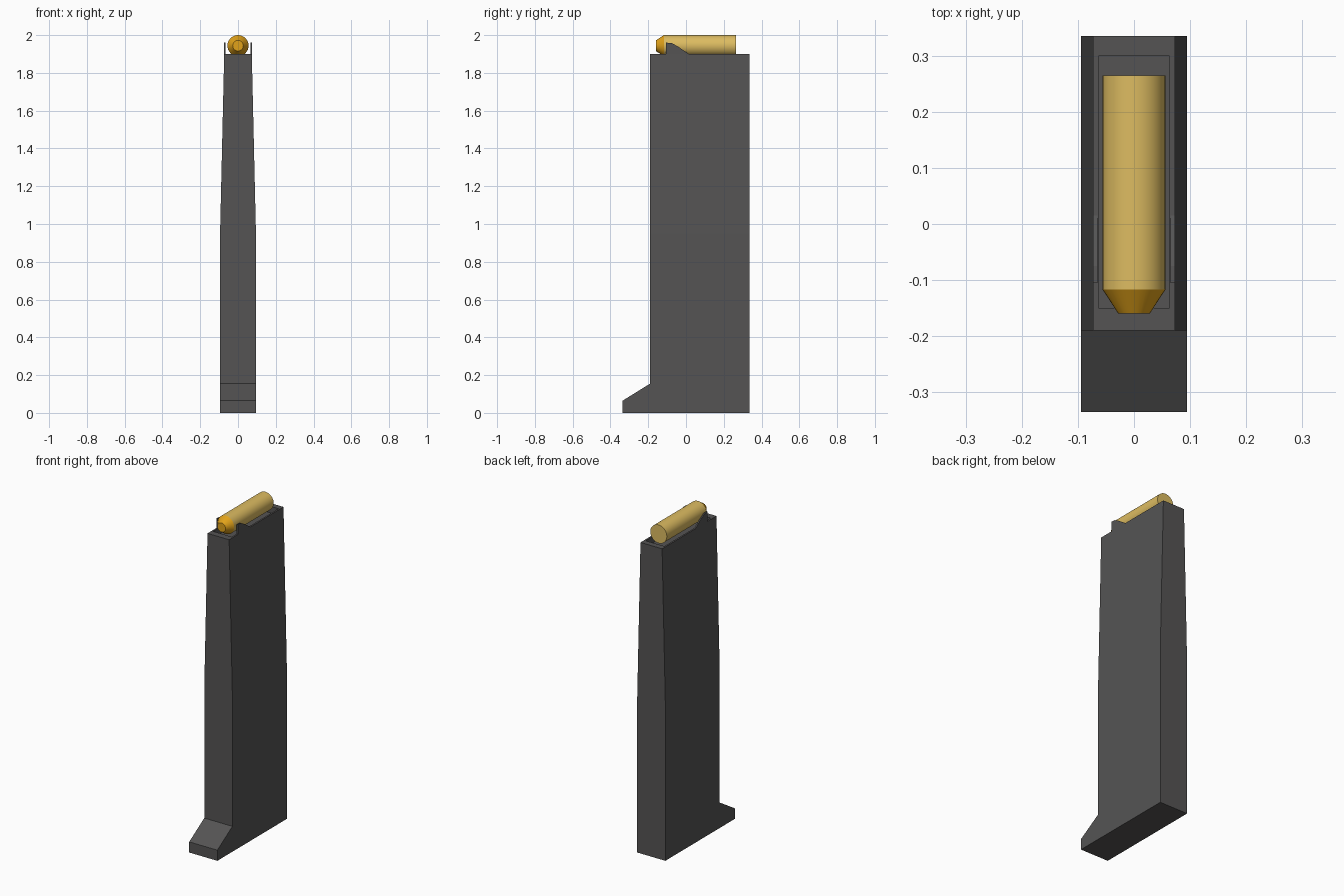
import bpy, bmesh, math
from mathutils import Vector

if "Cube" in bpy.data.objects:
    bpy.data.objects.remove(bpy.data.objects["Cube"])


def material(name, color):
    m = bpy.data.materials.new(name)
    m.diffuse_color = (*color, 1)
    m.use_nodes = True
    m.node_tree.nodes["Principled BSDF"].inputs["Base Color"].default_value = m.diffuse_color
    return m


def finish(name, bm, mat):
    bmesh.ops.recalc_face_normals(bm, faces=bm.faces)
    me = bpy.data.meshes.new(name)
    bm.to_mesh(me)
    bm.free()
    me.materials.append(mat)
    ob = bpy.data.objects.new(name, me)
    bpy.context.collection.objects.link(ob)
    return ob


def side_prism(profile, x0, x1):
    """Extrude a (y, z) outline from x0 to x1."""
    bm = bmesh.new()
    face = bm.faces.new([bm.verts.new((x0, y, z)) for y, z in profile])
    ext = bmesh.ops.extrude_face_region(bm, geom=[face])
    verts = [v for v in ext["geom"] if isinstance(v, bmesh.types.BMVert)]
    bmesh.ops.translate(bm, verts=verts, vec=(x1 - x0, 0, 0))
    return bm


def cap(bm):
    bm.normal_update()
    return max(bm.faces, key=lambda f: f.calc_center_median().z + abs(f.normal.z))


def raise_cap(bm, face, place):
    """Extrude the cap face and move each new corner with place(x, y)."""
    new = bmesh.ops.extrude_discrete_faces(bm, faces=[face])["faces"][0]
    c = new.calc_center_median()
    for v in new.verts:
        v.co = place(math.copysign(1, v.co.x), v.co.y > c.y)
    return new


steel = material("dark_steel", (0.09, 0.088, 0.088))
brass = material("brass", (0.72, 0.5, 0.12))
copper = material("orange_tip", (0.75, 0.36, 0.01))

# Body: straight lower half with front toe, tapered upper half, open top
bm = side_prism([(-0.335, 0), (0.335, 0), (0.335, 0.95), (-0.19, 0.95),
                 (-0.19, 0.155), (-0.335, 0.065)], -0.095, 0.095)
bmesh.ops.recalc_face_normals(bm, faces=bm.faces)
bm.normal_update()
top = max((f for f in bm.faces if f.normal.z > 0.99),
          key=lambda f: f.calc_center_median().z)
for half_x, front, back, z in ((0.073, -0.19, 0.335, 1.9),
                               (0.063, -0.15, 0.30, 1.9),
                               (0.063, -0.15, 0.30, 1.86)):
    top = raise_cap(bm, top, lambda sx, is_back: Vector(
        (sx * half_x, back if is_back else front, z)))
finish("body", bm, steel)

# Retaining lips on both sides of the opening
for side, sx in (("left", -1), ("right", 1)):
    bm = side_prism([(-0.105, 1.895), (0.022, 1.895), (-0.04, 1.938),
                     (-0.075, 1.958), (-0.105, 1.96)], sx * 0.065, sx * 0.073)
    finish("lip_" + side, bm, steel)


def turned(name, sections, mat):
    """Round part along y from (y, radius) sections."""
    bm = bmesh.new()
    rings = [[bm.verts.new((r * math.cos(a), y, 1.944 + r * math.sin(a)))
              for a in (2 * math.pi * i / 32 for i in range(32))]
             for y, r in sections]
    for a, b in zip(rings, rings[1:]):
        for i in range(32):
            j = (i + 1) % 32
            bm.faces.new((a[i], a[j], b[j], b[i]))
    bm.faces.new(rings[0])
    bm.faces.new(rings[-1])
    ob = finish(name, bm, mat)
    bpy.ops.object.select_all(action='DESELECT')
    ob.select_set(True)
    bpy.context.view_layer.objects.active = ob
    bpy.ops.object.shade_smooth_by_angle(angle=math.radians(30))


# Top round: case and tapered tip
turned("case", [(-0.117, 0.056), (0.265, 0.056)], brass)
turned("tip", [(-0.16, 0.028), (-0.117, 0.056)], copper)
